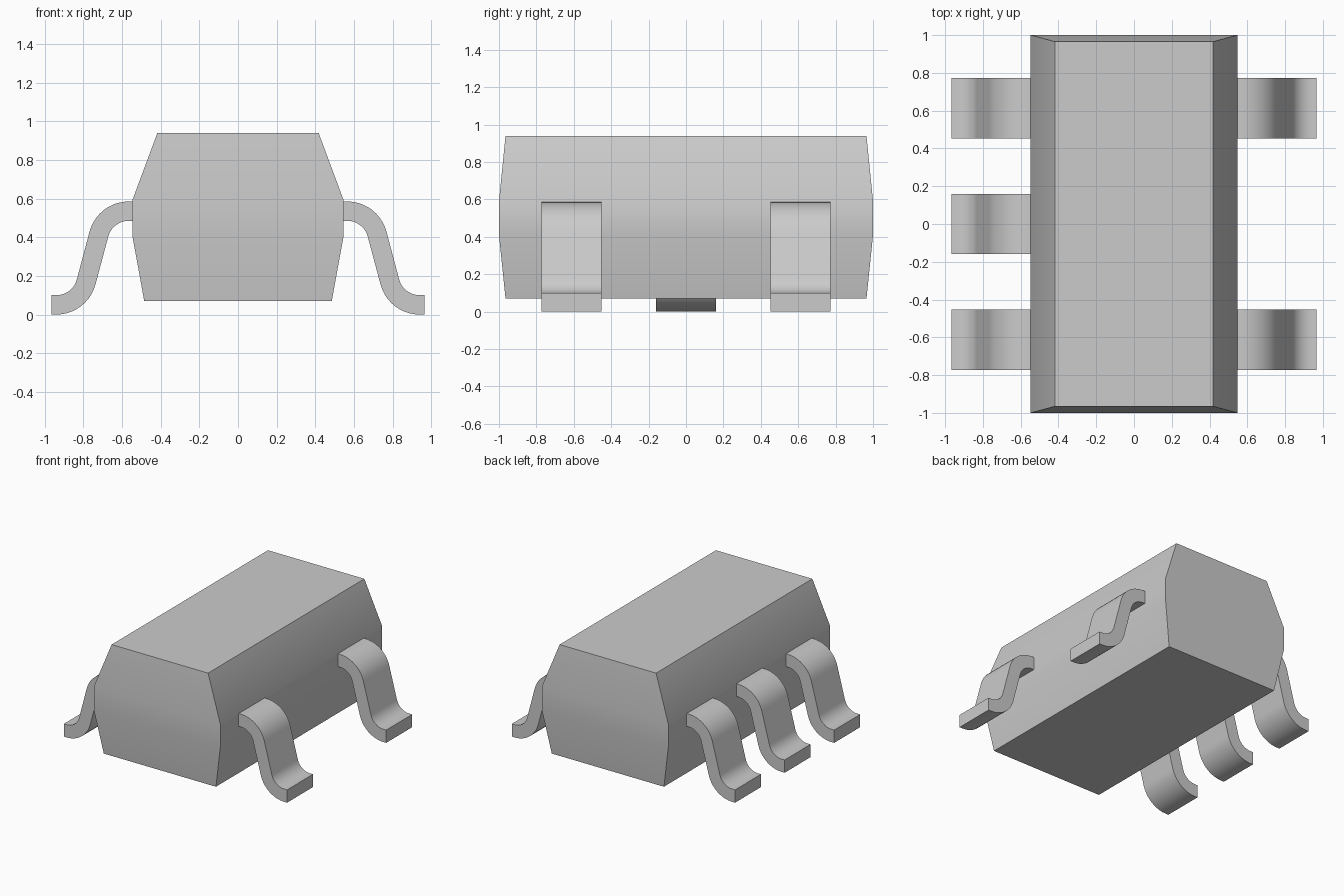
import bpy, bmesh
from math import sin, cos, radians

if "Cube" in bpy.data.objects:
    bpy.data.objects.remove(bpy.data.objects["Cube"], do_unlink=True)

grey = bpy.data.materials.new("light_grey")
grey.use_nodes = True
COLOUR = (0.6, 0.6, 0.6, 1)
grey.diffuse_color = COLOUR
grey.node_tree.nodes["Principled BSDF"].inputs["Base Color"].default_value = COLOUR


def finish(bm, name):
    """Turn a bmesh into a smooth-shaded object with sharp corners."""
    bmesh.ops.recalc_face_normals(bm, faces=bm.faces)
    mesh = bpy.data.meshes.new(name)
    bm.to_mesh(mesh)
    bm.free()
    mesh.materials.append(grey)
    obj = bpy.data.objects.new(name, mesh)
    bpy.context.collection.objects.link(obj)
    bpy.ops.object.select_all(action='DESELECT')
    obj.select_set(True)
    bpy.context.view_layer.objects.active = obj
    bpy.ops.object.shade_smooth_by_angle(angle=radians(30))
    return obj


def skin(bm, rings):
    """Bridge consecutive closed rings of points and cap both ends."""
    loops = [[bm.verts.new(p) for p in ring] for ring in rings]
    n = len(loops[0])
    for a, b in zip(loops, loops[1:]):
        for i in range(n):
            j = (i + 1) % n
            bm.faces.new((a[i], a[j], b[j], b[i]))
    bm.faces.new(loops[0])
    bm.faces.new(loops[-1])


# Moulded package body: (half width, half length, height) of each level
levels = [(0.485, 0.965, 0.07), (0.547, 1.0, 0.41),
          (0.547, 1.0, 0.59), (0.417, 0.965, 0.94)]
bm = bmesh.new()
skin(bm, [[(-x, -y, z), (x, -y, z), (x, y, z), (-x, y, z)] for x, y, z in levels])
finish(bm, "package_body")

# Gull-wing lead: a flat strip bent through two opposite arcs
OUTER, INNER, BEND, STEPS = 0.21, 0.11, 75, 10
angles = [radians(BEND * i / STEPS) for i in range(STEPS + 1)]


def lead_strip():
    """Pairs of (top, underside) points from the body out to the foot."""
    pairs = [((0.545, 0.585), (0.545, 0.485))]
    cx, cz = 0.565, 0.585 - OUTER
    pairs += [tuple((cx + r * sin(a), cz + r * cos(a)) for r in (OUTER, INNER))
              for a in angles]
    cx, cz = 0.94, OUTER
    pairs += [tuple((cx - r * sin(a), cz - r * cos(a)) for r in (INNER, OUTER))
              for a in reversed(angles)]
    pairs.append(((0.965, 0.1), (0.965, 0)))
    return pairs


def lead(name, side, y):
    w = 0.16
    bm = bmesh.new()
    skin(bm, [[(side * t[0], y - w, t[1]), (side * t[0], y + w, t[1]),
               (side * u[0], y + w, u[1]), (side * u[0], y - w, u[1])]
              for t, u in lead_strip()])
    finish(bm, name)


PITCH = 0.612
for label, y in (("front", -PITCH), ("middle", 0), ("back", PITCH)):
    lead("right_lead_" + label, -1, y)
    if y:
        lead("left_lead_" + label, 1, y)
